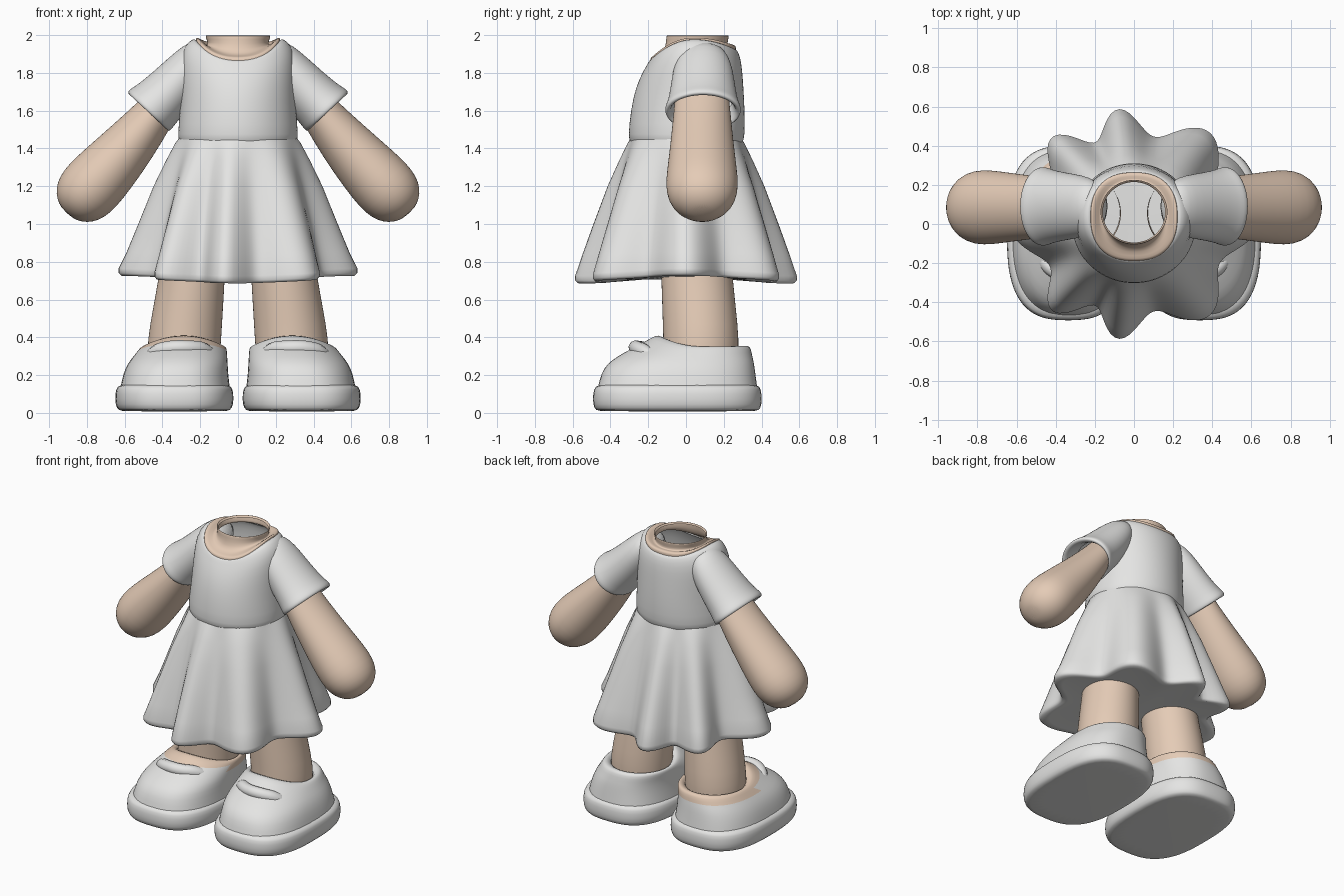
import bpy, bmesh, math
from mathutils import Matrix, Vector

if "Cube" in bpy.data.objects:
    bpy.data.objects.remove(bpy.data.objects["Cube"])

N = 40


def material(name, rgb):
    m = bpy.data.materials.new(name)
    m.diffuse_color = (*rgb, 1)
    m.use_nodes = True
    m.node_tree.nodes["Principled BSDF"].inputs["Base Color"].default_value = m.diffuse_color
    return m


WHITE = material("white cloth", (0.78, 0.78, 0.77))
SKIN = material("skin tan", (0.78, 0.60, 0.47))


def oval(cx, rx, yf, yb, zf, zs=None, zb=None, p=2.0):
    """Ring with separate heights at front, sides and back; p > 2 squares it."""
    zs = zf if zs is None else zs
    zb = zf if zb is None else zb
    pts = []
    for i in range(N):
        a = 2 * math.pi * i / N
        c, s = math.cos(a), math.sin(a)
        x = cx + rx * math.copysign(abs(c) ** (2 / p), c)
        sy = math.copysign(abs(s) ** (2 / p), s)
        y = (yf + yb) / 2 + (yb - yf) / 2 * sy
        z = zs + ((zb if s > 0 else zf) - zs) * sy * sy
        pts.append(Vector((x, y, z)))
    return pts


def loft(name, rings, mat, side=1, caps=(False, False), xf=None, subdiv=1, alt=None, rule=None):
    """Skin a stack of rings; faces for which rule(band, centre) holds use the alt material."""
    bm = bmesh.new()
    m = Matrix.Diagonal((side, 1, 1, 1)) @ (xf or Matrix())
    vs = [[bm.verts.new(m @ p) for p in r] for r in rings]
    n = len(vs[0])
    for k in range(len(vs) - 1):
        for i in range(n):
            j = (i + 1) % n
            f = bm.faces.new((vs[k][i], vs[k][j], vs[k + 1][j], vs[k + 1][i]))
            if alt and rule(k, f.calc_center_median()):
                f.material_index = 1
    for on, ring in zip(caps, (vs[0], vs[-1])):
        if on:
            bm.faces.new(ring)
    bmesh.ops.recalc_face_normals(bm, faces=bm.faces)
    me = bpy.data.meshes.new(name)
    bm.to_mesh(me)
    bm.free()
    ob = bpy.data.objects.new(name, me)
    bpy.context.collection.objects.link(ob)
    me.materials.append(mat)
    if alt:
        me.materials.append(alt)
    if subdiv:
        mod = ob.modifiers.new("smooth", 'SUBSURF')
        mod.levels = mod.render_levels = subdiv
    for f in me.polygons:
        f.use_smooth = True
    return ob


# Bodice
loft("bodice", [
    oval(0, .31, -.295, .30, 1.435),
    oval(0, .322, -.308, .312, 1.455),
    oval(0, .307, -.294, .312, 1.60),
    oval(0, .304, -.268, .305, 1.72),
    oval(0, .306, -.232, .298, 1.80, 1.87, 1.82),
    oval(0, .285, -.208, .288, 1.84, 1.945, 1.885),
    oval(0, .237, -.192, .27, 1.87, 1.985, 1.925, 2.2),
    oval(0, .222, -.18, .257, 1.862, 1.973, 1.922, 2.2)], WHITE)

# Neck: rim inside the collar rising to an open tube
loft("neck", [
    oval(0, .222, -.19, .264, 1.86, 1.968, 1.92, 2.4),
    oval(0, .225, -.189, .266, 1.882, 1.994, 1.945, 2.4),
    oval(0, .198, -.167, .245, 1.887, 1.978, 1.95, 2.4),
    oval(0, .163, -.12, .22, 1.90, 1.94, 1.94, 2.1),
    oval(0, .160, -.105, .22, 1.96),
    oval(0, .174, -.105, .228, 1.995),
    oval(0, .170, -.10, .225, 2.0),
    oval(0, .160, -.095, .215, 1.985)], SKIN)


# Skirt with eight uneven folds that deepen towards the hem
def fold_ring(r, amp, z, lift=0.0):
    pts = []
    for i in range(N * 4):
        a = 2 * math.pi * i / (N * 4)
        c, s = math.cos(a), math.sin(a)
        lean = .06 if c > 0 else .13
        w = r + amp * math.cos(8 * (a - .16 * s ** 3 - lean * math.sin(2 * a)))
        pts.append(Vector((w * c, w * s * .935, z + lift * c * c)))
    return pts


loft("skirt", [fold_ring(*v) for v in (
    (.312, .0, 1.455), (.325, .006, 1.43), (.365, .014, 1.34), (.417, .03, 1.20),
    (.482, .046, 1.0), (.53, .06, .84, .01), (.56, .072, .725, .04),
    (.56, .072, .70, .04), (.547, .07, .686, .04), (.50, .064, .69, .04),
    (.25, .0, .705, .01), (.02, .0, .705))], WHITE, caps=(False, True), subdiv=0)

# Arm frame: local z runs down the arm, local x points up and outwards
ARM = Matrix(((.733, 0, .68, .43), (0, 1, 0, .085), (.68, 0, -.733, 1.57), (0, 0, 0, 1)))

for side, tag in ((1, "left"), (-1, "right")):
    # Arm with a rounded mitten end
    loft("arm_" + tag, [oval(cx, rx, -ry, ry, t) for t, cx, rx, ry in (
        (-.14, .03, .09, .14), (0, .014, .109, .152), (.2, .002, .139, .167),
        (.38, 0, .16, .184), (.50, 0, .17, .193), (.58, 0, .161, .181),
        (.64, 0, .134, .149), (.68, 0, .09, .10), (.70, 0, .04, .045))],
        SKIN, side, (False, True), ARM)

    # Short sleeve flaring to a rolled hem
    loft("sleeve_" + tag, [oval(cx, rx, .005 - ry, .005 + ry, t) for t, cx, rx, ry in (
        (-.44, .058, .068, .095), (-.37, .052, .10, .138), (-.28, .044, .12, .16),
        (-.15, .04, .135, .173), (-.05, .045, .144, .188), (-.018, .049, .151, .199),
        (.004, .049, .153, .202), (.018, .048, .146, .193), (.008, .038, .124, .172),
        (-.08, .03, .105, .155))],
        WHITE, side, (True, False), ARM)

    # Leg
    loft("leg_" + tag, [
        oval(.288, .19, -.12, .275, .27), oval(.285, .196, -.12, .282, .38),
        oval(.264, .185, -.126, .264, .56), oval(.242, .174, -.132, .245, .74),
        oval(.237, .171, -.132, .240, .82)], SKIN, side)

    # Sole
    loft("sole_" + tag, [oval(.337, rx, yf, yb, z, p=2.8) for rx, yf, yb, z in (
        (.27, -.45, .36, .008), (.295, -.478, .388, .012), (.314, -.494, .402, .04),
        (.314, -.494, .402, .105), (.304, -.482, .392, .142), (.27, -.45, .36, .155))],
        WHITE, side, (True, True))

    # Shoe upper; the right one has a skin-coloured collar, deeper around the heel
    loft("shoe_" + tag, [
        oval(.333, .290, -.468, .378, .135, p=2.6),
        oval(.33, .278, -.45, .368, .21, p=2.5),
        oval(.318, .264, -.415, .36, .268, .265, .27, 2.4),
        oval(.305, .248, -.32, .352, .325, .30, .30, 2.3),
        oval(.292, .234, -.22, .344, .375, .335, .342, 2.2),
        oval(.288, .223, -.165, .33, .412, .352, .357, 2.1),
        oval(.287, .205, -.125, .305, .41, .352, .354),
        oval(.287, .19, -.10, .28, .36, .33, .335)],
        WHITE, side, alt=SKIN if side < 0 else None,
        rule=lambda k, c: k >= 4 or (k == 3 and c.y > 0))

    # Strap over the instep, ends sunk into the upper
    cu = bpy.data.curves.new("strap_" + tag, 'CURVE')
    cu.dimensions = '3D'
    cu.bevel_depth = .04
    cu.bevel_resolution = 3
    cu.use_fill_caps = True
    sp = cu.splines.new('NURBS')
    path = ((.13, -.13, .28), (.165, -.20, .335), (.26, -.265, .345),
            (.36, -.265, .345), (.45, -.21, .32), (.48, -.14, .26))
    sp.points.add(len(path) - 1)
    for pt, (x, y, z) in zip(sp.points, path):
        pt.co = (side * x, y, z, 1)
    sp.use_endpoint_u = True
    sp.order_u = 3
    cu.materials.append(WHITE)
    bpy.context.collection.objects.link(bpy.data.objects.new("strap_" + tag, cu))
